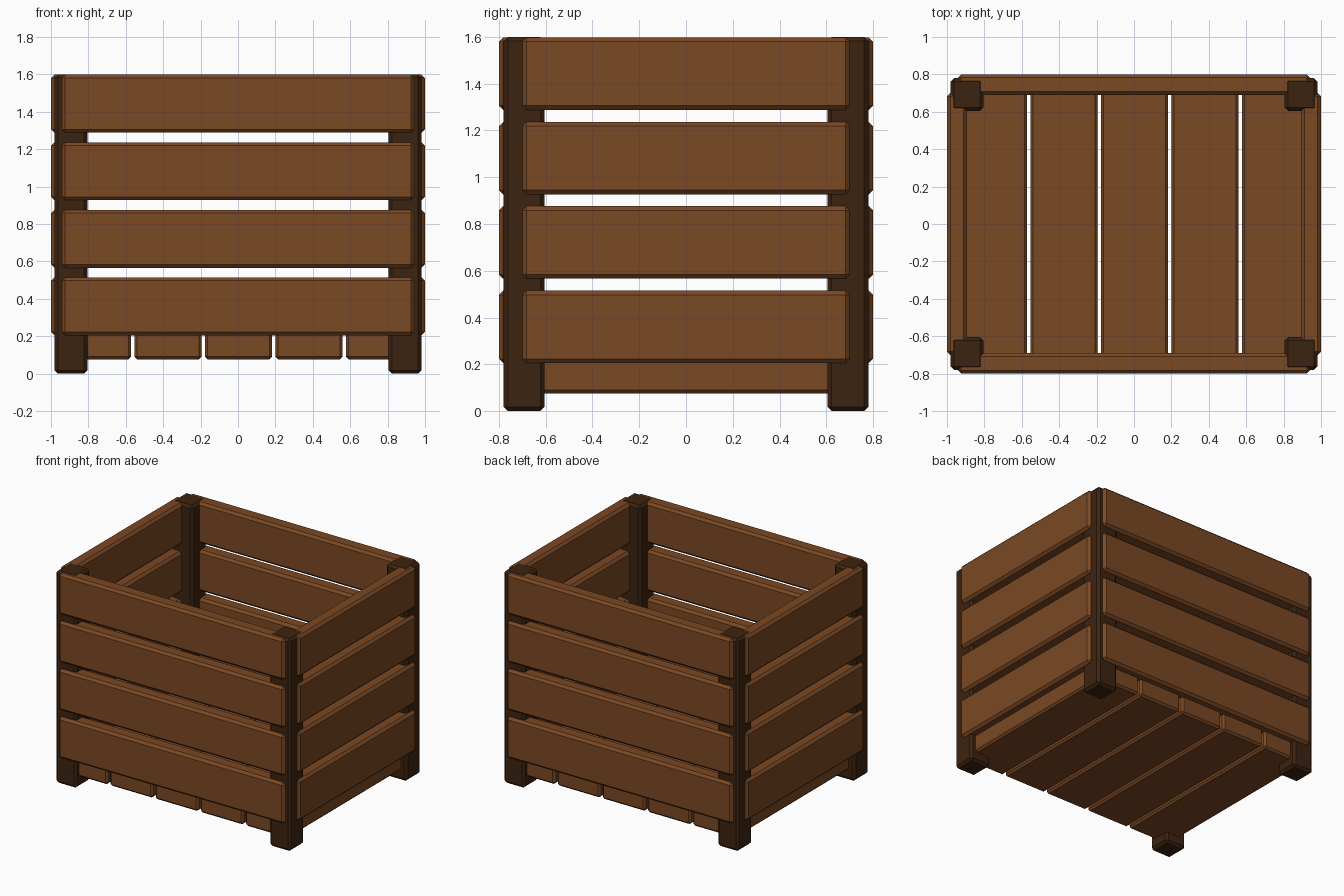
import bpy, bmesh
from mathutils import Vector

if "Cube" in bpy.data.objects:
    bpy.data.objects.remove(bpy.data.objects["Cube"])


def material(name, rgb):
    m = bpy.data.materials.new(name)
    m.diffuse_color = (*rgb, 1)
    m.use_nodes = True
    m.node_tree.nodes["Principled BSDF"].inputs["Base Color"].default_value = m.diffuse_color
    return m


plank_wood = material("plank brown", (0.195, 0.065, 0.017))
post_wood = material("dark post brown", (0.046, 0.017, 0.005))


def board(name, lo, hi, mat, bevel=0.018):
    """Box between two corners with chamfered edges."""
    lo, hi = Vector(lo), Vector(hi)
    bm = bmesh.new()
    bmesh.ops.create_cube(bm, size=1)
    for v in bm.verts:
        v.co = Vector(c * s for c, s in zip(v.co, hi - lo))
    bmesh.ops.bevel(bm, geom=bm.edges[:], offset=bevel, segments=1,
                    profile=0.5, affect='EDGES')
    me = bpy.data.meshes.new(name)
    bm.to_mesh(me)
    bm.free()
    me.materials.append(mat)
    ob = bpy.data.objects.new(name, me)
    ob.location = (lo + hi) / 2
    bpy.context.collection.objects.link(ob)


# corner posts
for sx, xn in ((-1, "left"), (1, "right")):
    for sy, yn in ((-1, "front"), (1, "back")):
        cx, cy = sx * 0.8925, sy * 0.6925
        board(f"{yn}_{xn}_post", (cx - 0.0875, cy - 0.0875, 0),
              (cx + 0.0875, cy + 0.0875, 1.6), post_wood)

# wall planks, four rows on each side
for i in range(4):
    z0 = 0.205 + 0.361 * i
    z1 = z0 + 0.31
    for s, n in ((-1, "front"), (1, "back")):
        board(f"{n}_plank_{i + 1}", (-0.942, s * 0.745 - 0.055, z0),
              (0.942, s * 0.745 + 0.055, z1), plank_wood)
    for s, n in ((-1, "left"), (1, "right")):
        board(f"{n}_plank_{i + 1}", (s * 0.947 - 0.053, -0.7, z0),
              (s * 0.947 + 0.053, 0.7, z1), plank_wood)

# floor slats
for i in range(5):
    cx = (i - 2) * 0.377 + 0.003
    board(f"floor_slat_{i + 1}", (cx - 0.18, -0.742, 0.076),
          (cx + 0.18, 0.742, 0.225), plank_wood, 0.015)
